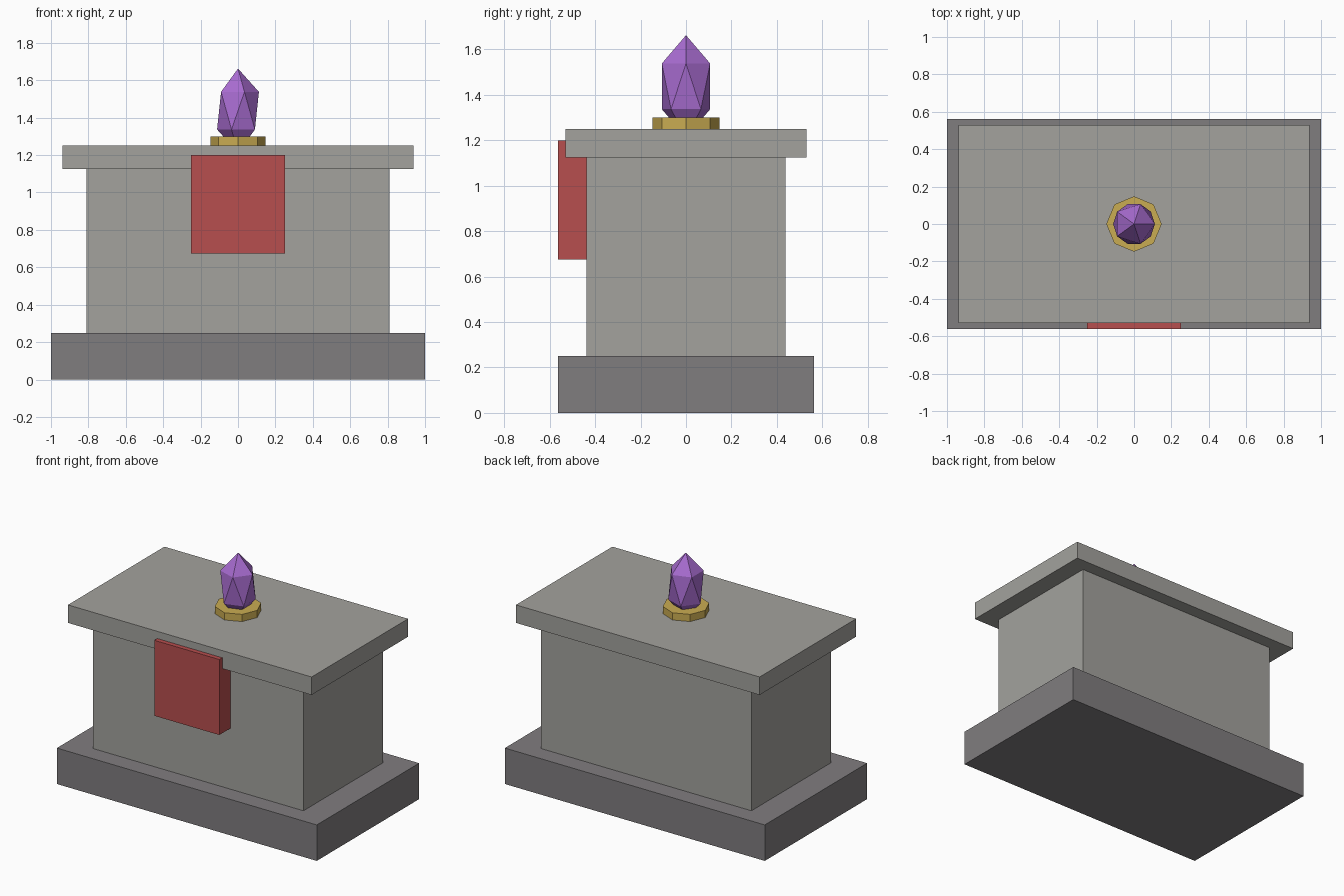
import bpy
import math

if "Cube" in bpy.data.objects:
    bpy.data.objects.remove(bpy.data.objects["Cube"])


def material(name, rgb):
    """Flat colour from 0-255 sRGB values, stored as linear."""
    def lin(c):
        c /= 255
        return c / 12.92 if c <= 0.04045 else ((c + 0.055) / 1.055) ** 2.4
    m = bpy.data.materials.new(name)
    m.diffuse_color = (*[lin(c) for c in rgb], 1.0)
    m.use_nodes = True
    m.node_tree.nodes["Principled BSDF"].inputs["Base Color"].default_value = m.diffuse_color
    return m


stone = material("light stone", (163, 162, 157))
dark_stone = material("dark stone", (128, 125, 127))
red = material("red cloth", (183, 78, 78))
gold = material("gold", (202, 172, 82))
purple = material("purple crystal", (168, 108, 208))


def finish(name, mat):
    ob = bpy.context.object
    ob.name = name
    ob.data.materials.append(mat)
    return ob


def box(name, mat, x, y, z):
    """Box from (min, max) ranges on each axis."""
    ranges = (x, y, z)
    bpy.ops.mesh.primitive_cube_add(size=1, location=[(a + b) / 2 for a, b in ranges])
    ob = finish(name, mat)
    ob.scale = [b - a for a, b in ranges]
    return ob


# Stone altar: plinth, body and overhanging top slab
box("plinth", dark_stone, (-1, 1), (-0.5625, 0.5625), (0, 0.25))
box("altar_body", stone, (-0.81, 0.81), (-0.4375, 0.4375), (0.25, 1.125))
box("top_slab", stone, (-0.9375, 0.9375), (-0.53, 0.53), (1.125, 1.25))

# Cloth hanging over the front edge
box("front_cloth", red, (-0.25, 0.25), (-0.5625, -0.4375), (0.675, 1.2))

# Octagonal gold mount with corners on the axes
bpy.ops.mesh.primitive_cylinder_add(vertices=8, radius=0.148, depth=0.05,
                                    location=(0, 0, 1.275))
finish("crystal_mount", gold)

# Crystal: a stretched icosahedron sunk into the mount
bpy.ops.mesh.primitive_ico_sphere_add(subdivisions=1, radius=0.125,
                                      location=(0, 0, 1.4375))
finish("crystal", purple).scale.z = 1.8
